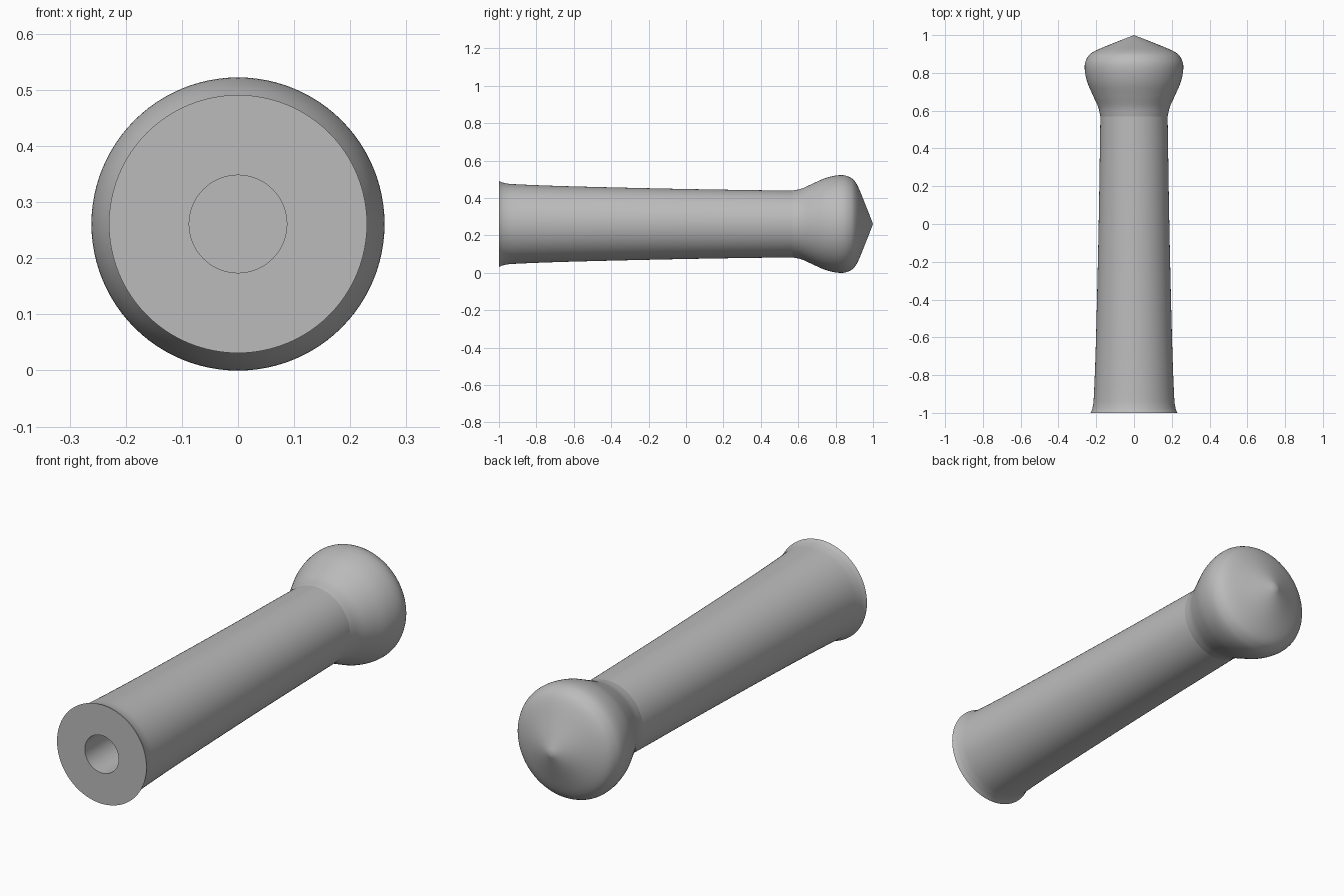
import bpy, bmesh, math
from mathutils import Vector

AXIS_Z = 0.261
SEGMENTS = 96

cube = bpy.data.objects.get("Cube")
if cube:
    bpy.data.objects.remove(cube, do_unlink=True)

grey = bpy.data.materials.new("plain_grey")
grey.use_nodes = True
colour = (0.5, 0.5, 0.5, 1)
grey.diffuse_color = colour
grey.node_tree.nodes["Principled BSDF"].inputs["Base Color"].default_value = colour


def smooth_path(points, steps=5):
    """Curve passing through every (y, radius) point."""
    p = [Vector(q) for q in points]
    p = [2 * p[0] - p[1]] + p + [2 * p[-1] - p[-2]]
    path = []
    for a, b, c, d in zip(p, p[1:], p[2:], p[3:]):
        for i in range(steps):
            t = i / steps
            path.append(b + 0.5 * t * (c - a + t * (2 * a - 5 * b + 4 * c - d
                        + t * (3 * (b - c) + d - a))))
    return path + [p[-2]]


def lathe(name, profile):
    """Spin a (y, radius) profile around the long axis."""
    bm = bmesh.new()
    verts = [bm.verts.new((r, y, AXIS_Z)) for y, r in profile]
    edges = [bm.edges.new(pair) for pair in zip(verts, verts[1:])]
    bmesh.ops.spin(bm, geom=verts + edges, cent=(0, 0, AXIS_Z), axis=(0, 1, 0),
                   angle=math.tau, steps=SEGMENTS)
    bmesh.ops.remove_doubles(bm, verts=bm.verts, dist=0.0001)
    bmesh.ops.recalc_face_normals(bm, faces=bm.faces)
    mesh = bpy.data.meshes.new(name)
    bm.to_mesh(mesh)
    bm.free()
    mesh.materials.append(grey)
    obj = bpy.data.objects.new(name, mesh)
    bpy.context.collection.objects.link(obj)
    bpy.ops.object.select_all(action="DESELECT")
    obj.select_set(True)
    bpy.context.view_layer.objects.active = obj
    bpy.ops.object.shade_smooth_by_angle(angle=math.radians(35))


NECK = (0.57, 0.178)

# Flared shaft with a blind bore in its flat front end
outer = smooth_path([(-1, 0.23), (-0.97, 0.219), (-0.9, 0.212), (-0.6, 0.201),
                     (0, 0.187), NECK])
bore = [(0.2, 0), (0.2, 0.087), (-1, 0.087)]
lathe("shaft", bore + outer)

# Bulbous head ending in a shallow point
head = smooth_path([NECK, (0.62, 0.19), (0.68, 0.217), (0.75, 0.247),
                    (0.82, 0.261), (0.87, 0.253), (0.91, 0.218),
                    (0.955, 0.115), (1, 0)])
lathe("head", head)
